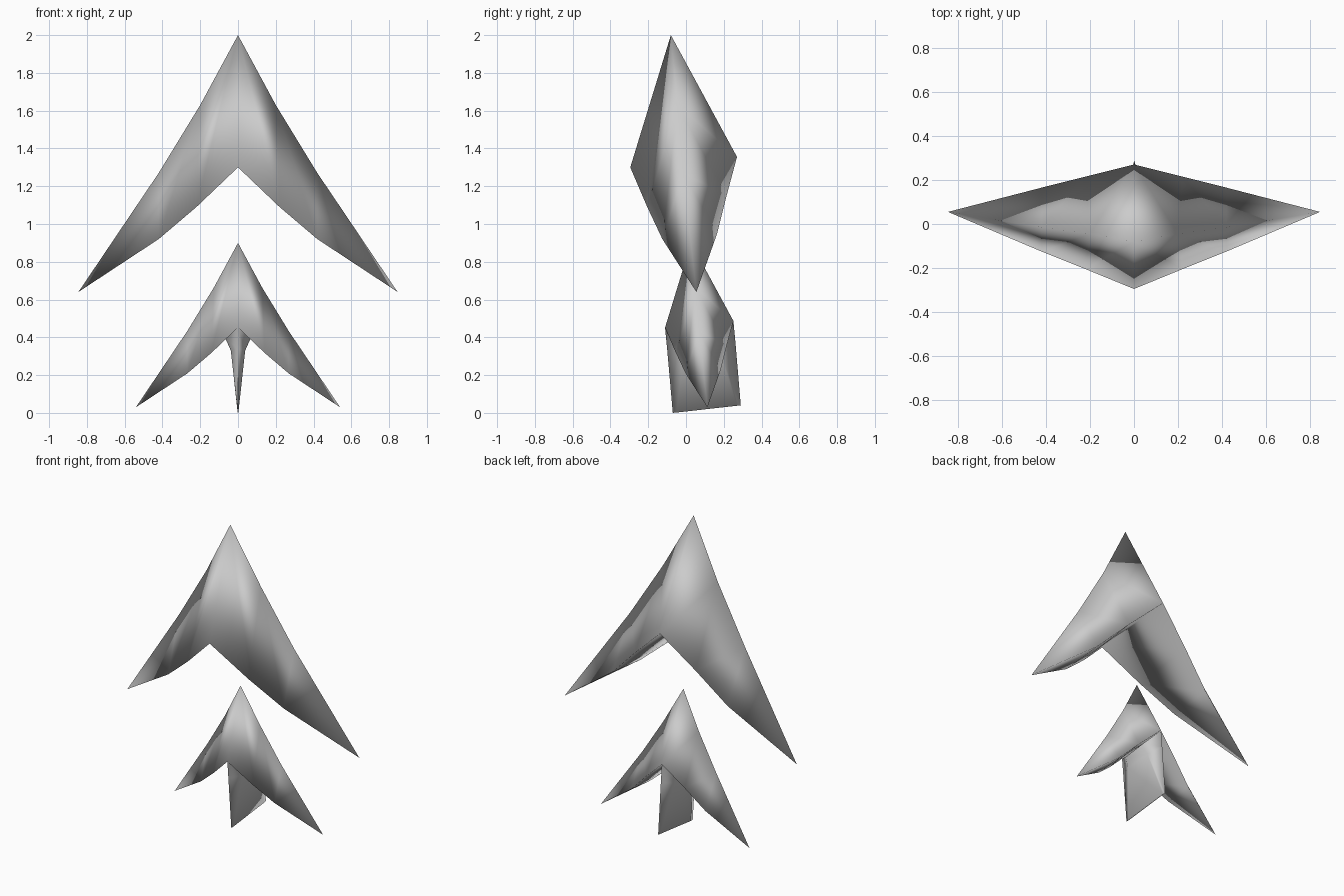
import bpy, bmesh

if "Cube" in bpy.data.objects:
    bpy.data.objects.remove(bpy.data.objects["Cube"])

# Stations along one arm, centre to outside: (ridge, front edge, back edge)
ARM = [
    ((0.00, -0.08, 2.00), (0.00, -0.295, 1.30), (0.00, 0.27, 1.355)),
    ((0.20, -0.045, 1.63), (0.22, -0.205, 1.09), (0.22, 0.215, 1.15)),
    ((0.42, -0.015, 1.27), (0.42, -0.125, 0.92), (0.42, 0.165, 0.95)),
]
TIP = (0.845, 0.055, 0.64)


def finish(name, bm):
    bmesh.ops.recalc_face_normals(bm, faces=bm.faces[:])
    mesh = bpy.data.meshes.new(name)
    bm.to_mesh(mesh)
    bm.free()
    for p in mesh.polygons:
        p.use_smooth = True
    obj = bpy.data.objects.new(name, mesh)
    bpy.context.collection.objects.link(obj)
    return obj


def chevron(name, s=1.0, dy=0.0, dz=0.0):
    bm = bmesh.new()

    def vert(p, side):
        return bm.verts.new((p[0] * s * side, p[1] * s + dy, p[2] * s + dz))

    centre = [vert(p, 1) for p in ARM[0]]
    for side in (1, -1):
        ring = centre
        for station in ARM[1:]:
            new = [vert(p, side) for p in station]
            for i in range(3):
                j = (i + 1) % 3
                bm.faces.new((ring[i], ring[j], new[j], new[i]))
            ring = new
        tip = vert(TIP, side)
        for i in range(3):
            bm.faces.new((ring[i], ring[(i + 1) % 3], tip))
    return finish(name, bm)


# Two folded arrowheads, the lower one a smaller copy
chevron("upper_arrowhead")
chevron("lower_arrowhead", 0.64, 0.078, -0.38)

# Wedge fin under the lower arrowhead: (front, shoulders, back) per level
LEVELS = [
    ((-0.111, 0.452), (0.065, 0.00, 0.39), (0.065, 0.15, 0.41), (0.251, 0.487)),
    ((-0.10, 0.34), (0.038, -0.01, 0.33), (0.038, 0.17, 0.345), (0.262, 0.37)),
    ((-0.07, 0.00), (0.002, -0.05, 0.002), (0.002, 0.27, 0.038), (0.29, 0.04)),
]
bm = bmesh.new()
prev = None
for front, a, b, back in LEVELS:
    pts = [(0, *front), a, b, (0, *back), (-b[0], b[1], b[2]), (-a[0], a[1], a[2])]
    ring = [bm.verts.new(p) for p in pts]
    if prev:
        for i in range(6):
            j = (i + 1) % 6
            bm.faces.new((prev[i], prev[j], ring[j], ring[i]))
    prev = ring
bm.faces.new(prev)
finish("tail_fin", bm)
